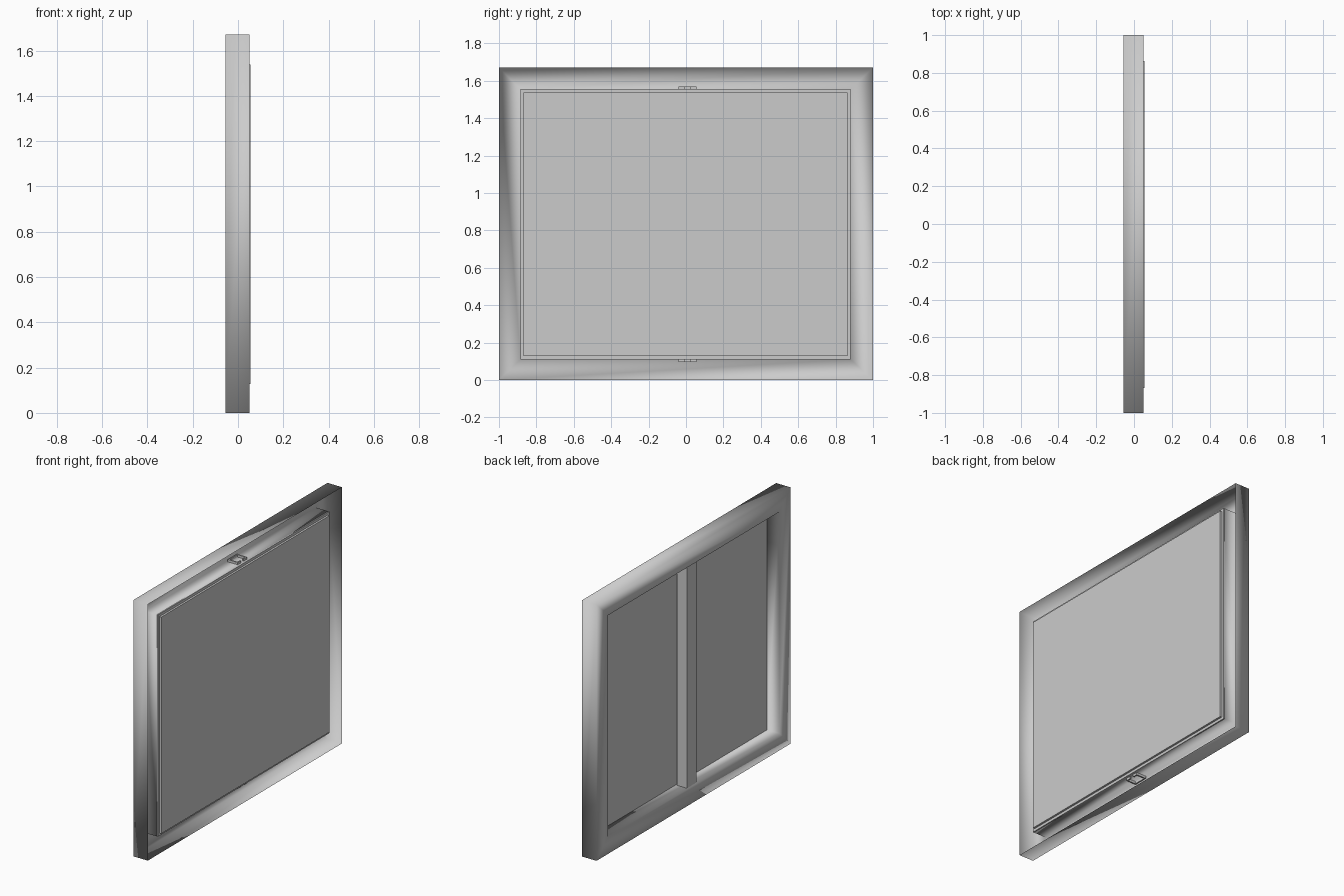
import bpy, bmesh

cube = bpy.data.objects.get("Cube")
if cube:
    bpy.data.objects.remove(cube, do_unlink=True)

GREY = (0.6, 0.6, 0.6, 1)
grey = bpy.data.materials.new("plain grey")
grey.use_nodes = True
grey.diffuse_color = GREY
grey.node_tree.nodes["Principled BSDF"].inputs["Base Color"].default_value = GREY


def make(name, bm, smooth=False):
    bmesh.ops.recalc_face_normals(bm, faces=bm.faces)
    for f in bm.faces:
        f.smooth = smooth
    mesh = bpy.data.meshes.new(name)
    bm.to_mesh(mesh)
    bm.free()
    mesh.materials.append(grey)
    obj = bpy.data.objects.new(name, mesh)
    bpy.context.collection.objects.link(obj)
    return obj


def box(name, low, high):
    bm = bmesh.new()
    bmesh.ops.create_cube(bm, size=1)
    for v in bm.verts:
        v.co = [(a + b) / 2 + c * (b - a) for a, b, c in zip(low, high, v.co)]
    return make(name, bm)


OUTER = (-1, 1, 0, 1.67)
INNER = (-0.885, 0.88, 0.11, 1.555)
BACK, FRONT, SEAT = -0.055, 0.05, 0.035

# Hollow frame: outer wall, back and inner wall, open towards +x
bm = bmesh.new()
rings = []
for x, (y0, y1, z0, z1) in ((FRONT, OUTER), (BACK, OUTER), (BACK, INNER), (SEAT, INNER)):
    rings.append([bm.verts.new((x, y, z)) for y, z in ((y0, z0), (y1, z0), (y1, z1), (y0, z1))])
for a, b in zip(rings, rings[1:]):
    for i in range(4):
        j = (i + 1) % 4
        bm.faces.new((a[i], a[j], b[j], b[i]))
make("frame", bm, smooth=True)

# Panel seated in the frame, with a slightly smaller raised face
y0, y1, z0, z1 = INNER
box("panel_base", (SEAT, y0, z0), (0.042, y1, z1))
edge = 0.017
box("panel_face", (0.042, y0 + edge, z0 + edge), (0.055, y1 - edge, z1 - edge))

# Upright lipped channel behind the panel, its ends poking through the frame
cy, half, gap, back, front, wall = 0.008, 0.048, 0.014, -0.046, 0.026, 0.008
side = [(front, gap), (front, half), (back, half)]
side += [(back + wall, half - wall), (front - wall, half - wall), (front - wall, gap)]
outer, inner = side[:3], side[3:]
path = [(x, -y) for x, y in outer] 
bm = bmesh.new()
outline = outer + [(x, -y) for x, y in reversed(outer)]
hollow = [(x, -y) for x, y in reversed(inner)] + inner[::1]
profile = outline + hollow
face = bm.faces.new([bm.verts.new((x, cy + y, 0.095)) for x, y in profile])
top = bmesh.ops.extrude_face_region(bm, geom=[face])["geom"]
bmesh.ops.translate(bm, vec=(0, 0, 1.475), verts=[v for v in top if isinstance(v, bmesh.types.BMVert)])
make("center_channel", bm)
